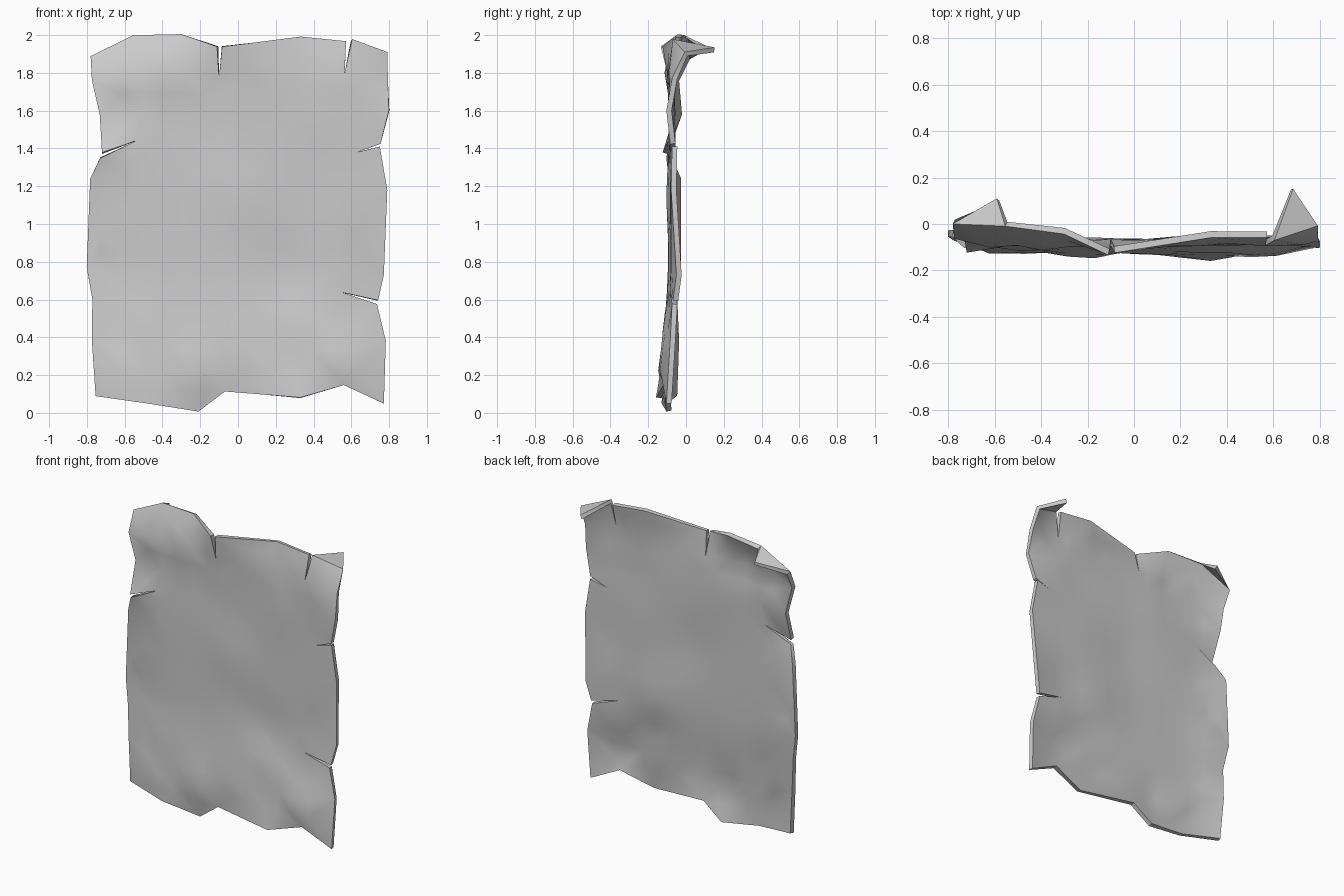
import bpy, math
from mathutils import Vector
from mathutils.geometry import delaunay_2d_cdt, intersect_point_line

if "Cube" in bpy.data.objects:
    bpy.data.objects.remove(bpy.data.objects["Cube"])

# Torn outline as (x, z, depth y), counter-clockwise seen from the front
bottom = [(-.75, .09, -.06), (-.48, .05, -.115), (-.21, .01, -.09), (-.07, .115, -.10),
          (.33, .08, -.145), (.56, .15, -.105)]
right = [(.77, .05, -.09), (.78, .38, -.07), (.735, .575, -.06), (.55, .638, -.07),
         (.74, .595, -.055), (.77, .73, -.037), (.79, 1.18, -.065), (.75, 1.41, -.06),
         (.63, 1.38, -.07), (.755, 1.425, -.07), (.80, 1.6, -.09), (.79, 1.77, -.06),
         (.785, 1.90, .0)]
top_right = [(.60, 1.97, -.06), (.565, 1.80, -.08), (.572, 1.965, -.045), (.33, 1.99, -.045),
             (-.085, 1.94, -.11), (-.10, 1.78, -.08), (-.108, 1.94, -.12),
             (-.30, 2.0, -.03), (-.55, 1.99, .0)]
left = [(-.775, 1.88, .01), (-.77, 1.76, -.05), (-.73, 1.58, -.035), (-.72, 1.375, -.11),
        (-.54, 1.44, -.08), (-.73, 1.35, -.09), (-.78, 1.24, -.04), (-.80, .77, -.04),
        (-.77, .60, -.06), (-.77, .38, -.05)]
# Folded corner tips: flat position for meshing, real position in space
tip_right = ((.76, 2.03), Vector((.68, .15, 1.922)))
tip_left = ((-.73, 2.02), Vector((-.585, .105, 1.93)))

# Soft dents and bulges of the inner surface
dents = [(-.6, .2, -.115), (-.2, .2, -.135), (.12, .22, -.12), (.55, .24, -.135), (.7, .2, -.12),
         (-.5, .4, -.10), (.33, .42, -.11), (.3, .75, -.06), (-.3, .8, -.08), (0, 1.15, -.09),
         (.45, 1.15, -.07), (-.45, 1.2, -.08), (-.25, 1.6, -.07), (.4, 1.55, -.08),
         (.2, 1.82, -.085), (-.4, 1.82, -.10), (-.65, 1.8, -.09), (.68, 1.82, -.09)]
rim = bottom + right + top_right + left
samples = rim + dents


def depth(x, z):
    total = weight = 0
    for sx, sz, sy in samples:
        w = 1 / (((x - sx) ** 2 + (z - sz) ** 2) ** 1.4 + 1e-7)
        total += w * sy
        weight += w
    return total / weight


# Outline with the two corners unfolded
flat, place = [], {}
for part, tip in ((bottom, None), (right, tip_right), (top_right, tip_left), (left, None)):
    for x, z, y in part:
        place[len(flat)] = Vector((x, y, z))
        flat.append(Vector((x, z)))
    if tip:
        place[len(flat)] = tip[1]
        flat.append(Vector(tip[0]))
n = len(flat)
edges = [(i, (i + 1) % n) for i in range(n)]
i_r = len(bottom) + len(right)
i_l = i_r + 1 + len(top_right)
edges += [(i_r - 1, i_r + 1), (i_l - 1, i_l + 1)]     # fold creases


def clear(p):
    for a, b in edges:
        q, t = intersect_point_line(p, flat[a], flat[b])
        q = Vector(flat[a].lerp(flat[b], min(1, max(0, t))))
        if (p - q).length < .06:
            return False
    return True


# Inner grid points
inner = []
for i in range(14):
    for j in range(18):
        p = Vector((-.73 + i * .112, .12 + j * .105))
        if clear(p):
            inner.append(p)
verts2, _, faces, orig, _, _ = delaunay_2d_cdt(flat + inner, edges[:n] + edges[n:],
                                               [list(range(n))], 1, 1e-5)
pts = []
for v, o in zip(verts2, orig):
    k = o[0] if o else -1
    pts.append(place[k] if k in place else Vector((v.x, depth(v.x, v.y), v.y)))

# Sheet with thickness
mesh = bpy.data.meshes.new("parchment_sheet")
mesh.from_pydata(pts, [], [list(f) for f in faces])
sheet = bpy.data.objects.new("parchment_sheet", mesh)
bpy.context.collection.objects.link(sheet)
bpy.context.view_layer.objects.active = sheet
sheet.select_set(True)
solid = sheet.modifiers.new("thickness", 'SOLIDIFY')
solid.thickness = .028
solid.offset = 0
bpy.ops.object.modifier_apply(modifier=solid.name)
bpy.ops.object.shade_smooth_by_angle(angle=math.radians(40))
